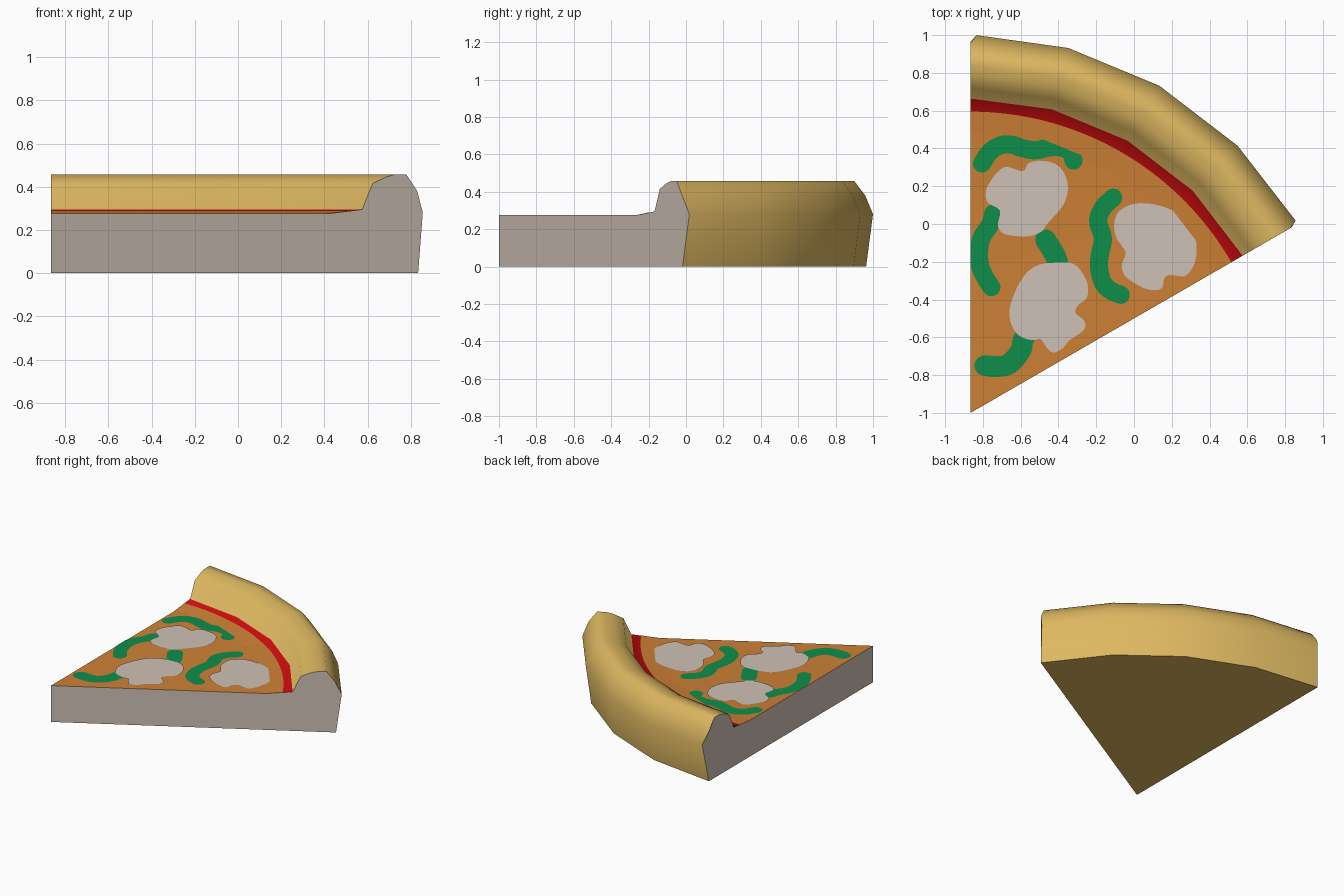
import bpy, bmesh, math
from mathutils import Vector

if "Cube" in bpy.data.objects:
    bpy.data.objects.remove(bpy.data.objects["Cube"])

TIP = Vector((-0.866, -1.0))
SEG = math.radians(15)
Z = 0.275                      # height of the cheese


def material(name, srgb):
    m = bpy.data.materials.new(name)
    lin = [(c / 255 / 12.92 if c < 11 else ((c / 255 + 0.055) / 1.055) ** 2.4) for c in srgb]
    m.diffuse_color = (*lin, 1)
    m.use_nodes = True
    m.node_tree.nodes["Principled BSDF"].inputs["Base Color"].default_value = m.diffuse_color
    return m


GOLD = material("golden_crust", (222, 184, 97))
DOUGH = material("pale_dough", (207, 193, 182))
CHEESE = material("orange_cheese", (206, 129, 53))
SAUCE = material("red_sauce", (206, 12, 14))
GREEN = material("green_pepper", (14, 141, 75))


def make(name, bm, mats):
    me = bpy.data.meshes.new(name)
    bm.to_mesh(me)
    bm.free()
    for m in mats:
        me.materials.append(m)
    ob = bpy.data.objects.new(name, me)
    bpy.context.collection.objects.link(ob)
    return ob


def polar(r, a, z):
    return (TIP.x + r * math.cos(a), TIP.y + r * math.sin(a), z)


# Slice body: crust profile (radius, height) swept over four 15 degree steps
profile = [(1.963, 0), (2.0, 0.28), (1.958, 0.38), (1.90, 0.457), (1.84, 0.457),
           (1.79, 0.445), (1.72, 0.415), (1.664, 0.295), (1.48, Z)]
bm = bmesh.new()
low, high = bm.verts.new(polar(0, 0, 0)), bm.verts.new(polar(0, 0, Z))
rings = []
for i in range(5):
    ring = []
    for j, (r, z) in enumerate(profile):
        a = math.radians(30) + i * SEG
        if j == 1:             # the widest point sits slightly inside the cut
            a += math.radians({0: 0.6, 4: -0.9}.get(i, 0))
        ring.append(bm.verts.new(polar(r, a, z)))
    rings.append(ring)


def face(verts, mat):
    f = bm.faces.new(verts)
    f.material_index = mat
    f.smooth = True


for a, b in zip(rings, rings[1:]):
    for j in range(len(profile) - 1):
        face((a[j], b[j], b[j + 1], a[j + 1]), 3 if j == 7 else 0)
    face((a[-1], b[-1], high), 2)
    face((low, b[0], a[0]), 0)
face([low] + rings[0] + [high], 1)
face([high] + rings[-1][::-1] + [low], 1)
bmesh.ops.recalc_face_normals(bm, faces=bm.faces)
body = make("pizza_slice", bm, [GOLD, DOUGH, CHEESE, SAUCE])
bpy.context.view_layer.objects.active = body
body.select_set(True)
bpy.ops.object.shade_smooth_by_angle(angle=math.radians(60))

# Round cheese edge lying over the sauce
bm = bmesh.new()
prev = None
N = 48
for i in range(N + 1):
    a = math.radians(30 + 60 * i / N)
    k = math.cos((a - math.radians(30)) % SEG - SEG / 2) / math.cos(SEG / 2)
    if i % (N // 4) == 0:
        k = 1
    row = [bm.verts.new(polar(1.48 / k, a, Z + 0.001)),
           bm.verts.new(polar(1.595, a, Z + 0.0015 + 0.02 * (1.595 * k - 1.48) / 0.184))]
    if prev:
        bm.faces.new((prev[0], prev[1], row[1], row[0]))
    prev = row
make("cheese_edge", bm, [CHEESE])


def spline(pts, closed, n=6):
    """Catmull-Rom curve through the points."""
    p = [Vector(q) for q in pts]
    p = [p[-1]] + p + p[:2] if closed else [2 * p[0] - p[1]] + p + [2 * p[-1] - p[-2]]
    out = []
    for a, b, c, d in zip(p, p[1:], p[2:], p[3:]):
        for s in range(n):
            t = s / n
            out.append(0.5 * (2 * b + (c - a) * t + (2 * a - 5 * b + 4 * c - d) * t * t
                              + (3 * b - a - 3 * c + d) * t ** 3))
    return out if closed else out + [p[-2]]


def plate(name, outline, z, mat):
    bm = bmesh.new()
    f = bm.faces.new([bm.verts.new((max(q.x, TIP.x), q.y, z)) for q in outline])
    f.normal_update()
    if f.normal.z < 0:
        f.normal_flip()
    bmesh.ops.triangulate(bm, faces=[f])
    make(name, bm, [mat])


def strip(name, pts, r):
    """Rounded stroke of half-width r along a path."""
    c = spline(pts, False)
    left, right = [], []
    for i, q in enumerate(c):
        t = (c[min(i + 1, len(c) - 1)] - c[max(i - 1, 0)]).normalized()
        n = Vector((-t.y, t.x)) * r
        left.append(q + n)
        right.append(q - n)

    def cap(centre, start):
        d = start - centre
        a0 = math.atan2(d.y, d.x)
        return [centre + r * Vector((math.cos(a0 - math.pi * k / 8), math.sin(a0 - math.pi * k / 8)))
                for k in range(1, 8)]

    plate(name, left + cap(c[-1], left[-1]) + right[::-1] + cap(c[0], right[0]), Z + 0.003, GREEN)


# Pepper strips
strip("pepper_back", [(-.805, .32), (-.765, .38), (-.71, .415), (-.65, .42), (-.585, .4), (-.52, .39),
                      (-.45, .405), (-.385, .405), (-.335, .38), (-.32, .335)], .048)
strip("pepper_left", [(-.745, .055), (-.76, 0), (-.805, -.07), (-.82, -.14), (-.815, -.22),
                      (-.79, -.28), (-.755, -.335)], .048)
strip("pepper_front", [(-.468, -.083), (-.405, -.2), (-.4, -.35), (-.5, -.5), (-.58, -.6),
                       (-.6, -.67), (-.66, -.74), (-.73, -.755), (-.79, -.75)], .055)
strip("pepper_right", [(-.11, .14), (-.165, .085), (-.19, .015), (-.165, -.075), (-.18, -.16),
                       (-.185, -.23), (-.165, -.31), (-.12, -.355), (-.07, -.375)], .048)

# Mushroom pieces, lying over the peppers
mushrooms = {
    "mushroom_left": [(-.69, .3), (-.59, .28), (-.56, .32), (-.5, .335), (-.42, .32), (-.37, .27),
                      (-.35, .19), (-.375, .1), (-.46, 0), (-.49, -.04), (-.56, -.065), (-.68, -.055),
                      (-.72, -.01), (-.71, .07), (-.77, .11), (-.785, .15), (-.77, .21)],
    "mushroom_front": [(-.56, -.25), (-.5, -.215), (-.42, -.205), (-.33, -.207), (-.28, -.25),
                       (-.245, -.32), (-.25, -.39), (-.295, -.43), (-.31, -.47), (-.265, -.51),
                       (-.265, -.56), (-.34, -.615), (-.38, -.66), (-.43, -.68), (-.465, -.65),
                       (-.495, -.61), (-.54, -.615), (-.61, -.59), (-.65, -.53), (-.66, -.46),
                       (-.64, -.385), (-.605, -.31)],
}
mushrooms["mushroom_right"] = [
    (-.105, 0), (-.085, .06), (-.035, .095), (.03, .11), (.125, .1), (.215, .065), (.28, 0),
    (.325, -.08), (.33, -.16), (.315, -.22), (.27, -.275), (.19, -.27), (.16, -.29), (.15, -.335),
    (.115, -.35), (.055, -.34), (-.01, -.305), (-.05, -.27), (-.065, -.22), (-.045, -.155),
    (-.065, -.115), (-.095, -.07)]
for name, pts in mushrooms.items():
    plate(name, spline(pts, True), Z + 0.005, DOUGH)
